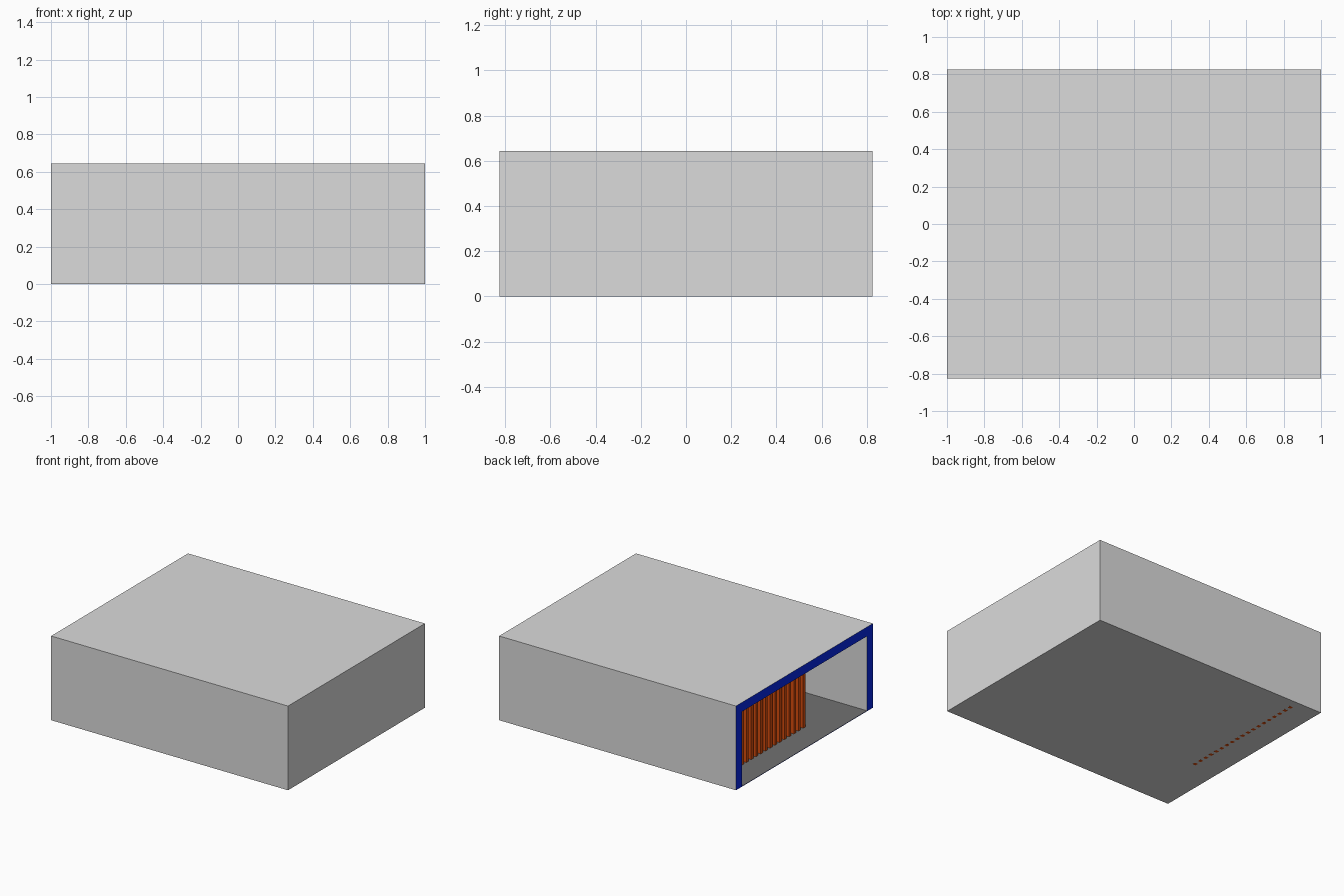
import bpy
import bmesh
from mathutils import Matrix, Vector

default_cube = bpy.data.objects.get("Cube")
if default_cube:
    bpy.data.objects.remove(default_cube, do_unlink=True)


def make_material(name, rgb):
    mat = bpy.data.materials.new(name)
    mat.use_nodes = True
    color = (*rgb, 1)
    mat.diffuse_color = color
    mat.node_tree.nodes["Principled BSDF"].inputs["Base Color"].default_value = color
    return mat


light_grey = make_material("light grey", (0.71, 0.71, 0.71))
dark_grey = make_material("dark grey", (0.165, 0.165, 0.165))
blue = make_material("blue", (0.002, 0.022, 0.85))
rust = make_material("rust orange", (0.7, 0.075, 0.004))


def add_box(bm, low, high):
    low, high = Vector(low), Vector(high)
    matrix = Matrix.Translation((low + high) / 2) @ Matrix.Diagonal((*(high - low), 1))
    bmesh.ops.create_cube(bm, size=1, matrix=matrix)


def finish(bm, name, materials):
    mesh = bpy.data.meshes.new(name)
    bm.to_mesh(mesh)
    bm.free()
    for mat in materials:
        mesh.materials.append(mat)
    obj = bpy.data.objects.new(name, mesh)
    bpy.context.collection.objects.link(obj)


# Room shell: block whose -x end is inset and pushed in, leaving a thin floor
HALF_Y, HEIGHT, WALL, FLOOR = 0.825, 0.643, 0.07, 0.004
BASE = 0.0003
bm = bmesh.new()
add_box(bm, (-1, -HALF_Y, BASE), (1, HALF_Y, HEIGHT))
bm.normal_update()
opening = min(bm.faces, key=lambda f: f.calc_center_median().x)
bmesh.ops.inset_individual(bm, faces=[opening], thickness=WALL, use_even_offset=True)
for vert in opening.verts:
    if vert.co.z < HEIGHT / 2:
        vert.co.z = FLOOR
pushed = bmesh.ops.extrude_discrete_faces(bm, faces=[opening])["faces"]
bmesh.ops.translate(bm, verts=pushed[0].verts, vec=(2 - WALL, 0, 0))
bmesh.ops.recalc_face_normals(bm, faces=bm.faces)
bm.normal_update()

# Blue on the rim of the open end, dark grey on the inner floor
for face in bm.faces:
    center = face.calc_center_median()
    if face.normal.x < -0.9 and center.x < -0.9:
        face.material_index = 1
    elif face.normal.z > 0.9 and center.z < 0.1:
        face.material_index = 2
finish(bm, "room_shell", [light_grey, blue, dark_grey])


# Upright bars in two rows that fence off a corner of the room
BAR = 0.013
CORNER = Vector((-0.79, -0.28))


def bar_row(name, step, first, last, bottom):
    bm = bmesh.new()
    for i in range(first, last + 1):
        p = CORNER + Vector(step) * i
        add_box(bm, (p.x - BAR, p.y - BAR, bottom),
                (p.x + BAR, p.y + BAR, HEIGHT - WALL))
    finish(bm, name, [rust])


bar_row("end_bars", (0, 0.057), 0, 18, 0)
bar_row("side_bars", (0.06, 0), 1, 28, FLOOR)
